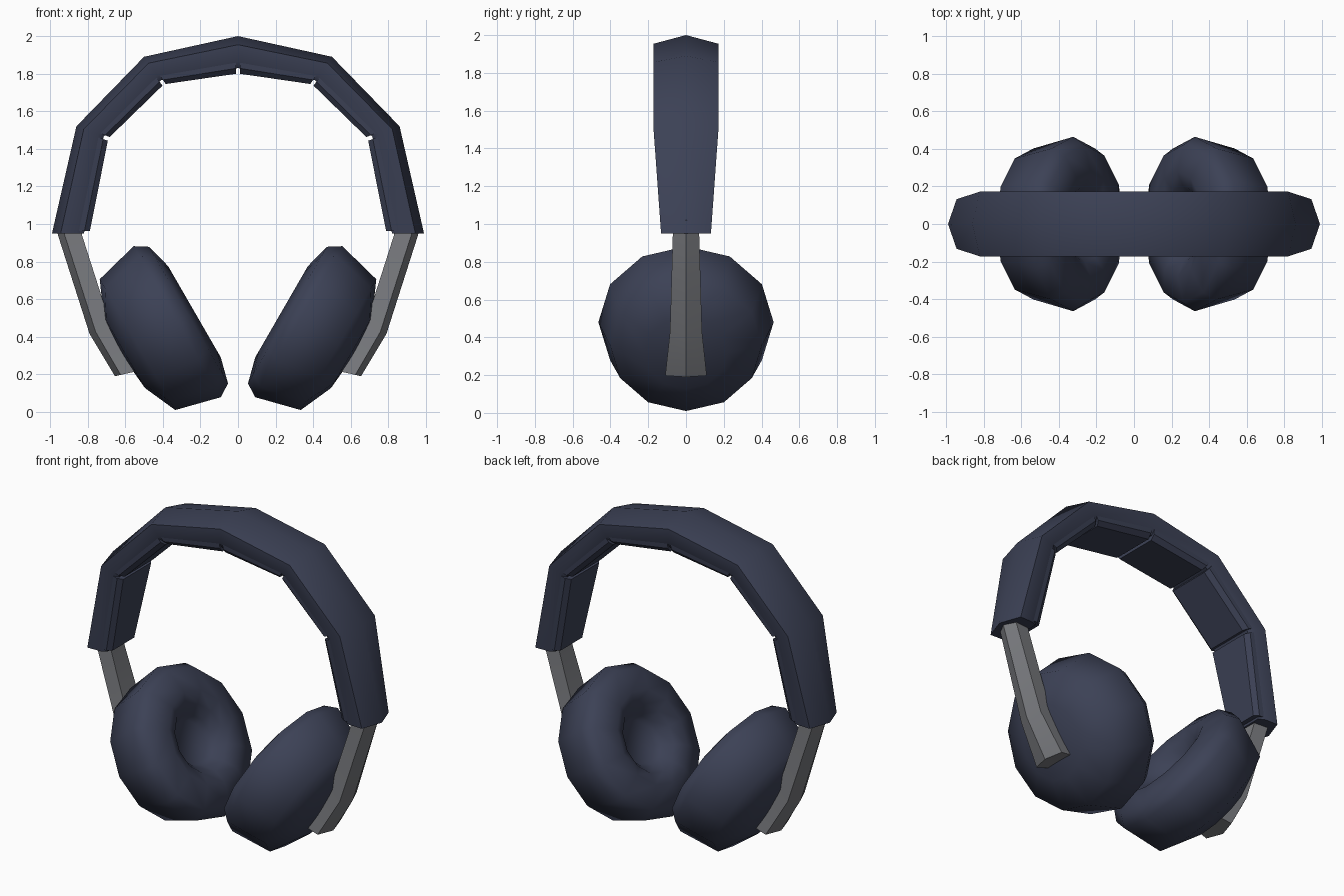
import bpy, bmesh, math
from mathutils import Vector

if "Cube" in bpy.data.objects:
    bpy.data.objects.remove(bpy.data.objects["Cube"])


def material(name, rgb):
    m = bpy.data.materials.new(name)
    m.diffuse_color = (*rgb, 1)
    m.use_nodes = True
    m.node_tree.nodes["Principled BSDF"].inputs["Base Color"].default_value = m.diffuse_color
    return m


navy = material("navy padding", (0.045, 0.053, 0.092))
grey = material("grey metal", (0.19, 0.195, 0.21))


def finish(bm, name, mat, angle):
    bmesh.ops.recalc_face_normals(bm, faces=bm.faces)
    me = bpy.data.meshes.new(name)
    bm.to_mesh(me)
    bm.free()
    me.materials.append(mat)
    ob = bpy.data.objects.new(name, me)
    bpy.context.collection.objects.link(ob)
    bpy.ops.object.select_all(action='DESELECT')
    ob.select_set(True)
    bpy.context.view_layer.objects.active = ob
    bpy.ops.object.shade_smooth_by_angle(angle=math.radians(angle))
    return ob


def loft(name, rings, mat, angle):
    """Skin a list of closed rings and cap both ends."""
    bm = bmesh.new()
    vs = [[bm.verts.new(p) for p in r] for r in rings]
    n = len(vs[0])
    for a, b in zip(vs, vs[1:]):
        for i in range(n):
            j = (i + 1) % n
            bm.faces.new((a[i], a[j], b[j], b[i]))
    bm.faces.new(vs[0])
    bm.faces.new(vs[-1])
    return finish(bm, name, mat, angle)


def section(outer, inner, w, shape):
    """Ring from (t, k): t runs from outer to inner point, k scales half width."""
    return [(outer[0] + (inner[0] - outer[0]) * t, w * k,
             outer[1] + (inner[1] - outer[1]) * t) for t, k in shape]


# Headband: outer point, inner point, half width
half = [((0.5, 1.89), (0.41, 1.765), 0.172),
        ((0.86, 1.52), (0.715, 1.465), 0.172),
        ((0.99, 0.95), (0.82, 0.95), 0.132)]
mirror = [((-o[0], o[1]), (-i[0], i[1]), w) for o, i, w in half]
stations = mirror[::-1] + [((0, 2.0), (0, 1.83), 0.172)] + half
band_shape = [(0, 0), (0.27, 1), (0.8, 0.98), (1, 0.84), (1, -0.84), (0.8, -0.98), (0.27, -1)]
loft("headband", [section(o, i, w, band_shape) for o, i, w in stations], navy, 50)

# Separate cushions under each headband segment
pad_shape = [(0.75, 0.97), (1.0, 0.95), (1.17, 0.8), (1.17, -0.8), (1.0, -0.95), (0.75, -0.97)]
for k, (a, b) in enumerate(zip(stations, stations[1:])):
    rings = []
    for f in (0.025, 0.975):
        mix = lambda p, q: tuple(x + (y - x) * f for x, y in zip(p, q))
        rings.append(section(mix(a[0], b[0]), mix(a[1], b[1]),
                             a[2] + (b[2] - a[2]) * f, pad_shape))
    loft(f"headband_cushion_{k + 1}", rings, navy, 30)

# Ear cup profile: (offset along the axis towards the ear, radius)
cup_profile = [(-0.05, 0.13), (-0.02, 0.155), (0.035, 0.205), (0.066, 0.28), (0.03, 0.42),
               (-0.04, 0.464), (-0.284, 0.402), (-0.365, 0.22)]
# Arm: ridge point, inner point, half width
arm = [((0.975, 1.02), (0.845, 1.02), 0.068), ((0.958, 0.94), (0.83, 0.94), 0.07),
       ((0.79, 0.415), (0.675, 0.455), 0.085), ((0.655, 0.19), (0.545, 0.215), 0.11)]
arm_shape = [(0, 0), (0.28, 1), (1, 0.9), (1, -0.9), (0.28, -1)]

for s, side in ((-1, "left"), (1, "right")):
    # Metal arm
    loft(f"{side}_arm", [section((s * o[0], o[1]), (s * i[0], i[1]), w, arm_shape)
                         for o, i, w in arm], grey, 15)
    # Twelve-sided ear cup, tilted 30 degrees
    centre = Vector((s * 0.289, 0, 0.5))
    axis = Vector((-s * 0.866, 0, 0.5))
    down = Vector((-s * 0.5, 0, -0.866))
    bm = bmesh.new()
    rings = []
    for h, r in cup_profile:
        rings.append([bm.verts.new(centre + axis * h + down * r * math.cos(i * math.pi / 6)
                                   + Vector((0, r * math.sin(i * math.pi / 6), 0)))
                      for i in range(12)])
    back = bm.verts.new(centre + axis * -0.385)
    for i in range(12):
        j = (i + 1) % 12
        for a, b in zip(rings, rings[1:]):
            bm.faces.new((a[i], a[j], b[j], b[i]))
        bm.faces.new((rings[-1][i], rings[-1][j], back))
    bm.faces.new(rings[0])
    finish(bm, f"{side}_ear_cup", navy, 65)
